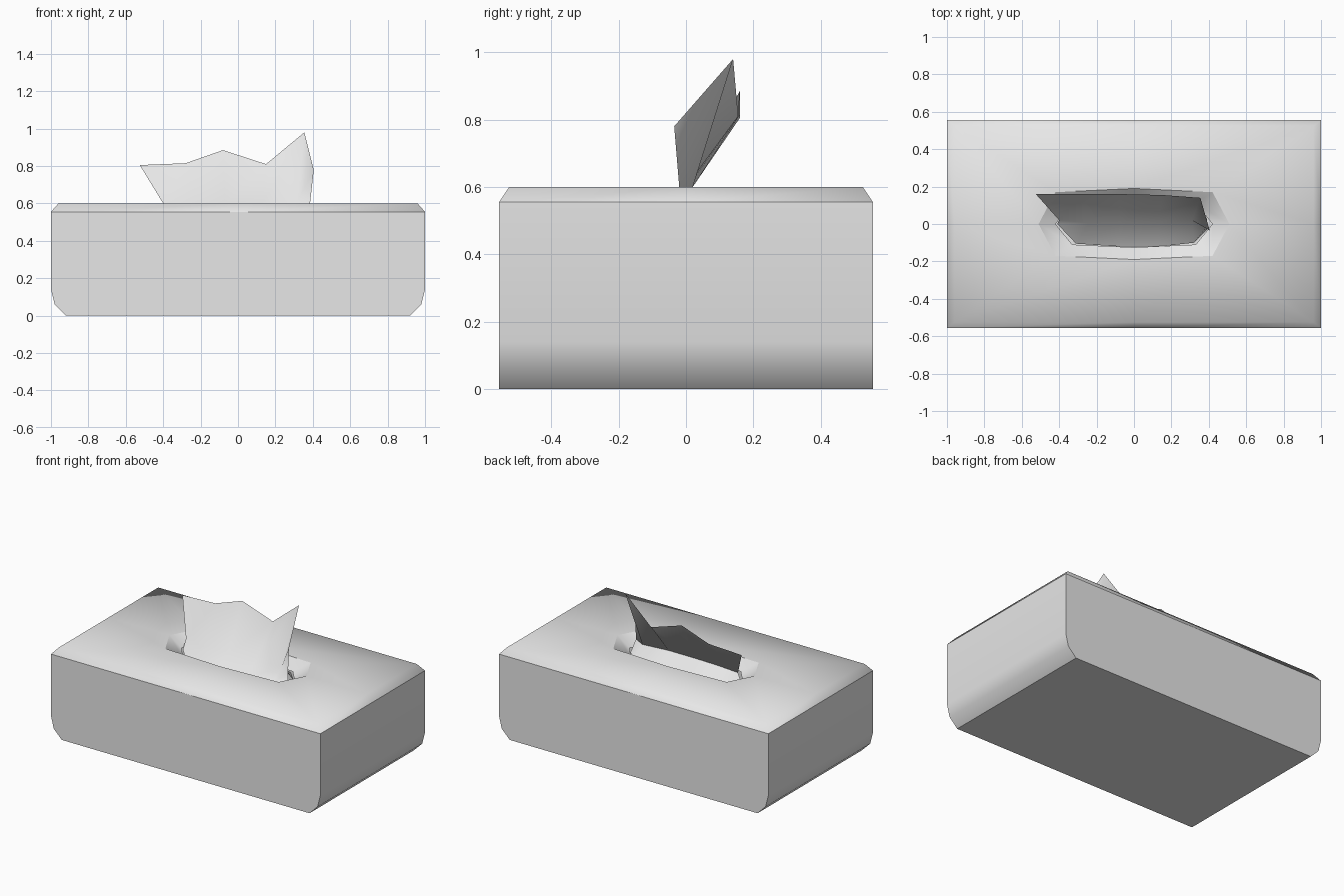
import bpy
import bmesh

old = bpy.data.objects.get("Cube")
if old:
    bpy.data.objects.remove(old, do_unlink=True)

white = bpy.data.materials.new("soft white")
white.use_nodes = True
white.diffuse_color = (0.8, 0.8, 0.8, 1)
white.node_tree.nodes["Principled BSDF"].inputs["Base Color"].default_value = (0.8, 0.8, 0.8, 1)


def finish(bm, name, recalc=True):
    if recalc:
        bmesh.ops.recalc_face_normals(bm, faces=bm.faces)
    for f in bm.faces:
        f.smooth = True
    mesh = bpy.data.meshes.new(name)
    bm.to_mesh(mesh)
    bm.free()
    mesh.materials.append(white)
    obj = bpy.data.objects.new(name, mesh)
    bpy.context.collection.objects.link(obj)
    return obj


def ring(bm, ex, ey, cx, cy, z):
    """Eight points: side middles at ex and ey, corners at cx, cy."""
    pts = [(ex, 0), (cx, cy), (0, ey), (-cx, cy),
           (-ex, 0), (-cx, -cy), (0, -ey), (cx, -cy)]
    return [bm.verts.new((x, y, z)) for x, y in pts]


def bridge(bm, a, b):
    for i in range(len(a)):
        j = (i + 1) % len(a)
        bm.faces.new((a[i], a[j], b[j], b[i]))


def sheet(bm, rows):
    for a, b in zip(rows, rows[1:]):
        for i in range(len(a) - 1):
            bm.faces.new((a[i], a[i + 1], b[i + 1], b[i]))


# Carton: stacked rings from the base up, over the rim and into the opening
bm = bmesh.new()
DEPTH = 0.555
body = [(0.92, 0), (0.98, 0.06), (1.0, 0.14), (1.0, 0.555)]
rings = [ring(bm, x, DEPTH, x, DEPTH, z) for x, z in body]
rings.append(ring(bm, 0.96, 0.525, 0.96, 0.525, 0.6))
rings.append(ring(bm, 0.51, 0.19, 0.42, 0.17, 0.6))
rings.append(ring(bm, 0.42, 0.125, 0.33, 0.11, 0.54))
for a, b in zip(rings, rings[1:]):
    bridge(bm, a, b)
bm.faces.new(rings[0])

# Crisp edges at the base, the rim, the opening and the four upright corners
for r in (rings[0], rings[3], rings[5]):
    for i in range(8):
        bm.edges.get((r[i], r[(i + 1) % 8])).smooth = False
for a, b in zip(rings[:3], rings[1:4]):
    for i in (1, 3, 5, 7):
        bm.edges.get((a[i], b[i])).smooth = False
finish(bm, "carton")

# Tissue: a sheet fanning from the slot, through a neck, to a ragged top edge
base = [(-0.41, 0.0), (-0.31, -0.105), (-0.08, -0.12), (0.14, -0.12), (0.32, -0.1), (0.39, -0.03)]
neck = [(-0.4, 0.02), (-0.24, 0.005), (-0.07, 0.0), (0.13, 0.0), (0.31, 0.02), (0.385, -0.02)]
top = [(-0.525, 0.16, 0.805), (-0.28, 0.16, 0.815), (-0.08, 0.16, 0.885),
       (0.15, 0.155, 0.81), (0.355, 0.14, 0.98), (0.405, -0.035, 0.78)]
bm = bmesh.new()
rows = [[bm.verts.new((x, y, 0.53)) for x, y in base],
        [bm.verts.new((x, y, 0.6)) for x, y in neck],
        [bm.verts.new(p) for p in top]]
sheet(bm, rows)
finish(bm, "tissue", recalc=False)

# Rear fold: the part of the tissue that drops behind the neck
bm = bmesh.new()
rows = [[bm.verts.new((x, y, 0.6)) for x, y in neck],
        [bm.verts.new((x, max(0.0, -y) * 1.05, 0.53)) for x, y in base]]
sheet(bm, rows)
finish(bm, "tissue_rear_fold", recalc=False)
